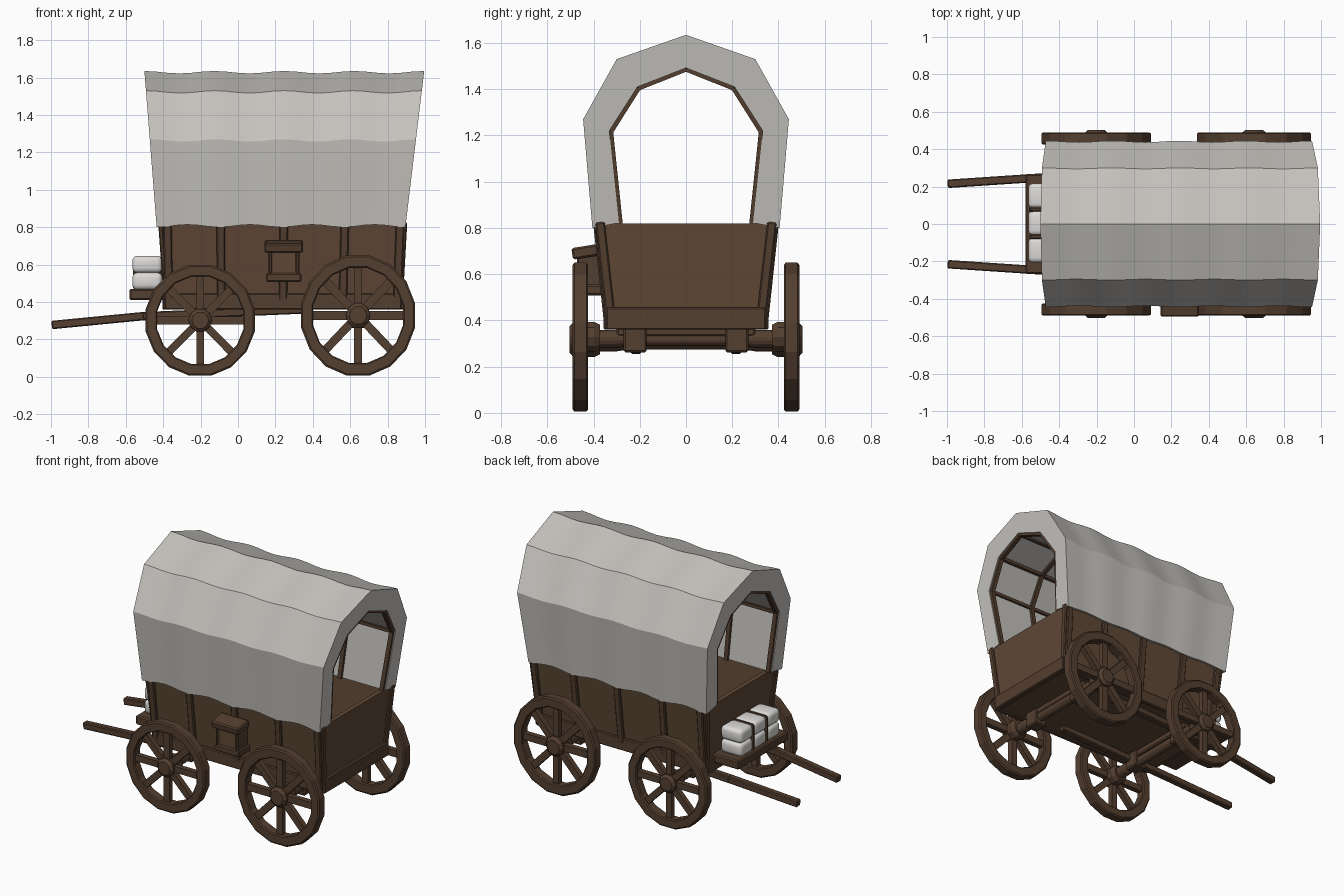
import bpy, bmesh, math
from mathutils import Vector, Matrix

if "Cube" in bpy.data.objects:
    bpy.data.objects.remove(bpy.data.objects["Cube"])


def material(name, rgb):
    m = bpy.data.materials.new(name)
    m.diffuse_color = (*rgb, 1)
    m.use_nodes = True
    m.node_tree.nodes["Principled BSDF"].inputs["Base Color"].default_value = m.diffuse_color
    return m


CANVAS = material("canvas grey", (0.56, 0.54, 0.51))
CLOTH = material("bedroll white", (0.72, 0.71, 0.69))
BOARD = material("board brown", (0.115, 0.064, 0.036))
TIMBER = material("timber brown", (0.088, 0.049, 0.029))


def finish(name, bm, mat, bevel=0.0, smooth=None):
    bmesh.ops.recalc_face_normals(bm, faces=bm.faces)
    me = bpy.data.meshes.new(name)
    bm.to_mesh(me)
    bm.free()
    me.materials.append(mat)
    if smooth:
        me.polygons.foreach_set("use_smooth", [True] * len(me.polygons))
        me.set_sharp_from_angle(angle=math.radians(smooth))
    ob = bpy.data.objects.new(name, me)
    bpy.context.collection.objects.link(ob)
    if bevel:
        b = ob.modifiers.new("soft edges", "BEVEL")
        b.width, b.segments = bevel, 1
    return ob


def box(bm, lo, hi, tilt=0.0):
    lo, hi = Vector(lo), Vector(hi)
    m = Matrix.Translation((lo + hi) / 2) @ Matrix.Rotation(tilt, 4, "X") @ Matrix.Diagonal((*(hi - lo), 1))
    return bmesh.ops.create_cube(bm, size=1, matrix=m)["verts"]


def beam(bm, p0, p1, w, h, side=(1, 0, 0)):
    """Bar from p0 to p1, w wide along side and h deep."""
    p0, p1 = Vector(p0), Vector(p1)
    d = p1 - p0
    z = d.normalized()
    y = z.cross(Vector(side)).normalized()
    x = y.cross(z)
    m = Matrix.Translation((p0 + p1) / 2) @ Matrix((x, y, z)).transposed().to_4x4()
    bmesh.ops.create_cube(bm, size=1, matrix=m @ Matrix.Diagonal((w, h, d.length, 1)))


def loft(bm, rings, closed=False, caps=False):
    """Skin closed rings of points; optionally cap the ends or close the loop."""
    vs = [[bm.verts.new(p) for p in r] for r in rings]
    n = len(vs[0])
    for a, b in zip(vs, vs[1:] + ([vs[0]] if closed else [])):
        for i in range(n):
            bm.faces.new((a[i], a[(i + 1) % n], b[(i + 1) % n], b[i]))
    if caps:
        bm.faces.new(vs[0])
        bm.faces.new(vs[-1])


def rect(x0, x1, y, z):
    return [(x0, -y, z), (x1, -y, z), (x1, y, z), (x0, y, z)]


# Wagon tub: flared hollow box
bm = bmesh.new()
loft(bm, [rect(-0.38, 0.865, 0.335, 0.37), rect(-0.415, 0.89, 0.385, 0.82),
          rect(-0.385, 0.86, 0.355, 0.82), rect(-0.355, 0.835, 0.31, 0.42)], caps=True)
finish("wagon_body", bm, BOARD)

# Posts and sills on the tub
bm = bmesh.new()
for s in (-1, 1):
    for x in (-0.37, -0.09, 0.24, 0.56, 0.85):
        beam(bm, (x, s * 0.342, 0.38), (x * 1.02, s * 0.39, 0.825), 0.045, 0.024)
    box(bm, (-0.39, s * 0.342 - 0.015, 0.36), (0.875, s * 0.342 + 0.015, 0.445))
    for xb, xt in ((-0.383, -0.415), (0.868, 0.893)):
        beam(bm, (xb, s * 0.322, 0.38), (xt, s * 0.372, 0.825), 0.04, 0.024, (0, 1, 0))
for x in (-0.385, 0.87):
    box(bm, (x - 0.02, -0.345, 0.36), (x + 0.02, 0.345, 0.455))
finish("body_frame", bm, TIMBER, 0.006)

# Canvas cover: thick faceted arch, flared at the ends, sagging between hoops
HALF_OUT = [(0.405, 0.80), (0.445, 1.27), (0.30, 1.53), (0, 1.635)]
HALF_IN = [(0.29, 0.822), (0.332, 1.22), (0.21, 1.41), (0, 1.492)]


def arch(half):
    return half + [(-y, z) for y, z in half[-2::-1]]


def station(t, z):
    """x position along the cover, which is longer higher up"""
    f = (z - 0.8) / 0.83
    a, b = -0.435 - 0.065 * f, 0.895 + 0.1 * f
    return a + (b - a) * t


bm = bmesh.new()
rings = []
for i in range(25):
    t = i / 24
    dip = math.sin(4 * math.pi * t) ** 2
    ring = []
    for y, z in arch(HALF_OUT):
        k = 1 - 0.018 * dip
        zz = z + 0.014 * dip if z < 0.9 else z - 0.013 * dip
        ring.append((station(t, z), y * k, zz))
    ring += [(station(t, z), y, z) for y, z in reversed(arch(HALF_IN))]
    rings.append(ring)
loft(bm, rings)
for end in (0, -1):     # flat rim at each open end
    vs = [min(bm.verts, key=lambda v: (v.co - Vector(p)).length) for p in rings[end]]
    for i in range(6):
        bm.faces.new((vs[i], vs[i + 1], vs[12 - i], vs[13 - i]))
finish("canvas_cover", bm, CANVAS, smooth=18)

# Hoops and lengthwise rods lining the cover
bm = bmesh.new()
inner = arch(HALF_IN)
for t in (0.015, 0.25, 0.5, 0.75, 0.985):
    pts = [(station(t, z), y * 0.985, z - 0.004) for y, z in inner]
    for p, q in zip(pts, pts[1:]):
        beam(bm, p, q, 0.028, 0.024)
for y, z in inner[1:-1]:
    beam(bm, (station(0.015, z), y * 0.985, z - 0.004), (station(0.985, z), y * 0.985, z - 0.004),
         0.022, 0.022, (0, 1, 0))
finish("cover_hoops", bm, TIMBER)


# Wheels
def wheel(name, cx, cz, rx, rz, s):
    bm = bmesh.new()
    n = 16

    def at(r, a, y):
        return (r * math.cos(a), y, r * math.sin(a))

    rings = []
    for i in range(n):
        a = 2 * math.pi * (i + 0.5) / n
        rings.append([at(r, a, y) for r, y in ((1, -0.026), (1, 0.026), (0.97, 0.033), (0.81, 0.033),
                                               (0.79, 0.026), (0.79, -0.026), (0.81, -0.033), (0.97, -0.033))])
    loft(bm, rings, closed=True)
    for i in range(8):
        a = math.pi * i / 4
        beam(bm, at(0.1, a, 0), at(0.85, a, 0), 0.036, 0.14, (0, 1, 0))
    loft(bm, [[at(r, 2 * math.pi * i / 10, y * s) for i in range(10)]
              for r, y in ((0.17, -0.085), (0.21, -0.06), (0.21, 0.03), (0.15, 0.046))], caps=True)
    ob = finish(name, bm, TIMBER)
    ob.location = (cx, s * 0.457, cz)
    ob.scale = (rx, 1, rz)


for s, side in ((-1, "right"), (1, "left")):
    wheel("front_wheel_" + side, -0.202, 0.302, 0.298, 0.302, s)
    wheel("rear_wheel_" + side, 0.642, 0.328, 0.311, 0.328, s)

# Axles with collars and bolsters
bm = bmesh.new()
for x, z in ((-0.202, 0.305), (0.642, 0.32)):
    loft(bm, [[(x + r * math.cos(math.pi * i / 4), y, z + r * math.sin(math.pi * i / 4)) for i in range(8)]
              for y, r in ((-0.42, 0.042), (-0.3, 0.042), (-0.25, 0.034), (0.25, 0.034),
                           (0.3, 0.042), (0.42, 0.042))], caps=True)
    for y in (-0.22, 0.22):
        box(bm, (x - 0.045, y - 0.05, 0.262), (x + 0.045, y + 0.05, 0.375))
    box(bm, (x - 0.035, -0.3, 0.33), (x + 0.035, 0.3, 0.375))
finish("axles", bm, TIMBER, 0.008)

# Draw shafts
bm = bmesh.new()
for s in (-1, 1):
    beam(bm, (-0.995, s * 0.215, 0.277), (-0.5, s * 0.248, 0.325), 0.045, 0.045, (0, 1, 0))
    beam(bm, (-0.51, s * 0.248, 0.324), (0.4, s * 0.25, 0.362), 0.045, 0.045, (0, 1, 0))
finish("draw_shafts", bm, TIMBER, 0.006)

# Front shelf
bm = bmesh.new()
box(bm, (-0.58, -0.268, 0.41), (-0.37, 0.268, 0.47))
finish("front_shelf", bm, TIMBER, 0.008)

# Bedroll on the shelf, pinched by two straps
bm = bmesh.new()
for y in (-0.14, 0.005, 0.15):
    for z in (0.466, 0.556):
        box(bm, (-0.565, y - 0.067, z), (-0.405, y + 0.067, z + 0.091))
bmesh.ops.bevel(bm, geom=bm.edges[:], offset=0.026, segments=3, affect="EDGES", profile=0.5)
finish("bedroll", bm, CLOTH, smooth=40)
bm = bmesh.new()
for y in (-0.068, 0.078):
    box(bm, (-0.562, y - 0.018, 0.466), (-0.405, y + 0.018, 0.643))
finish("bedroll_straps", bm, TIMBER, 0.012)

# Tool box hung on one side
bm = bmesh.new()
box(bm, (0.17, -0.465, 0.54), (0.32, -0.355, 0.69))
finish("tool_box", bm, BOARD, 0.006)
bm = bmesh.new()
box(bm, (0.142, -0.493, 0.672), (0.348, -0.375, 0.722), 0.16)
box(bm, (0.15, -0.475, 0.508), (0.34, -0.35, 0.555))
for x in (0.172, 0.318):
    box(bm, (x - 0.012, -0.472, 0.54), (x + 0.012, -0.36, 0.69))
finish("tool_box_lid_and_base", bm, TIMBER, 0.008)
